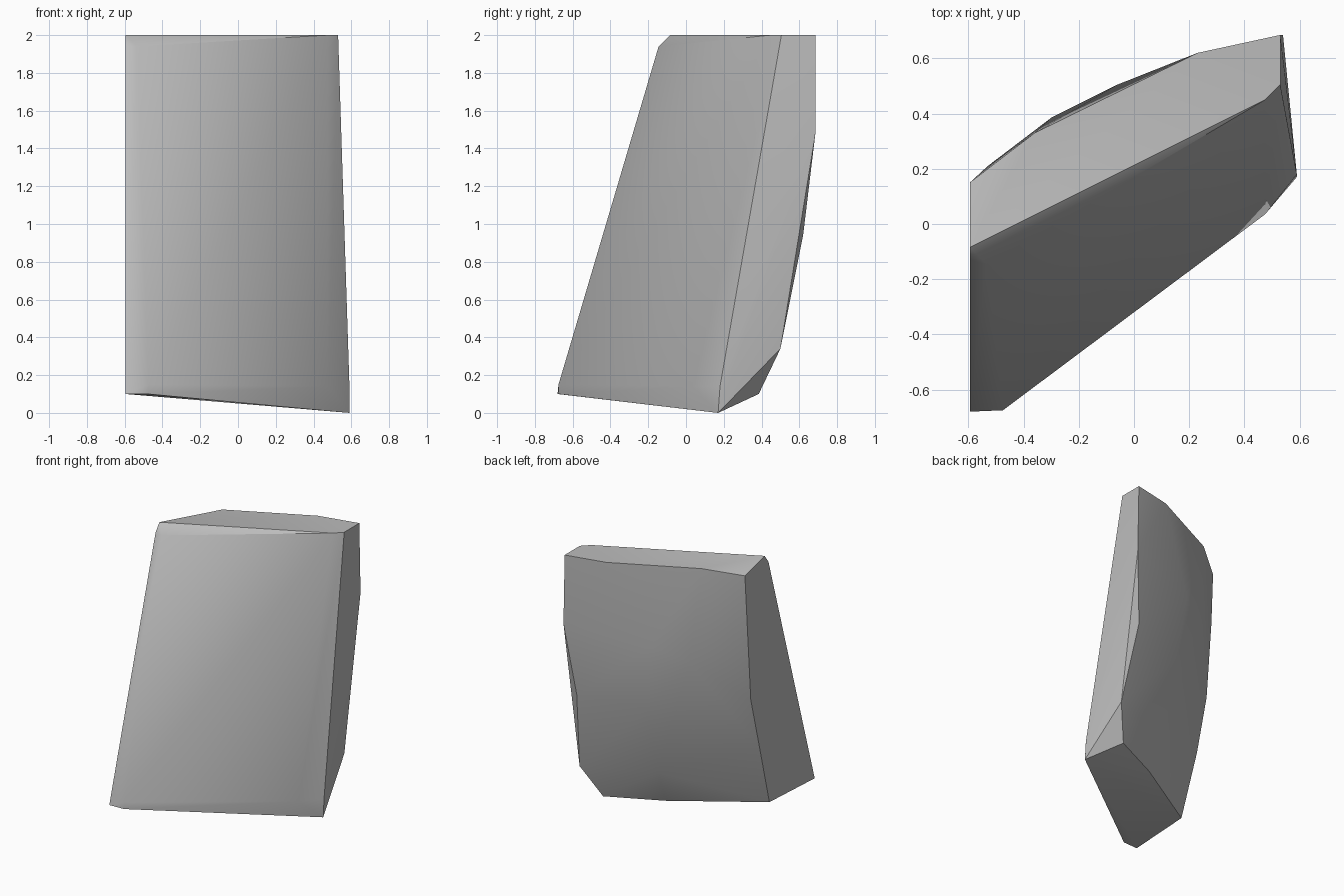
import bpy, bmesh, math

cube = bpy.data.objects.get("Cube")
if cube:
    bpy.data.objects.remove(cube, do_unlink=True)

# Material
stone = bpy.data.materials.new("grey stone")
stone.use_nodes = True
grey = (0.5, 0.5, 0.5, 1)
stone.diffuse_color = grey
stone.node_tree.nodes["Principled BSDF"].inputs["Base Color"].default_value = grey

# Key corners of the leaning slab, grouped by region
top_rim = [(-.595, -.085, 2), (-.36, .33, 2), (.23, .62, 2), (.53, .685, 2),
           (.53, .505, 2), (.475, .45, 2), (-.595, .15, 1.94)]
front_face = [(-.595, -.13, 1.94), (-.535, -.145, 1.94), (-.475, -.675, .15),
              (.475, .035, .14), (.59, .18, .14)]
base = [(-.595, -.68, .1), (-.475, -.675, .1), (.59, .17, 0), (.42, .385, .1),
        (.03, .2, .1), (-.41, -.1, .1), (-.575, -.17, .11)]
left_edge = [(-.595, -.025, .58), (-.595, .08, .98)]
right_edge = [(.54, .685, 1.48), (.475, .62, .94), (.535, .5, .34)]
back_bulge = [(-.53, .21, 1.5), (-.3, .385, 1.3), (-.06, .505, 1.4),
              (0, .46, .9), (0, .33, .37)]

# Wrap the corners in a convex skin
bm = bmesh.new()
for co in top_rim + front_face + base + left_edge + right_edge + back_bulge:
    bm.verts.new(co)
bmesh.ops.convex_hull(bm, input=bm.verts[:])
loose = [v for v in bm.verts if not v.link_faces]
bmesh.ops.delete(bm, geom=loose, context='VERTS')
bmesh.ops.dissolve_limit(bm, angle_limit=math.radians(1),
                         verts=bm.verts[:], edges=bm.edges[:])
bmesh.ops.recalc_face_normals(bm, faces=bm.faces[:])
mesh = bpy.data.meshes.new("rock_slab")
bm.to_mesh(mesh)
bm.free()
mesh.materials.append(stone)

rock = bpy.data.objects.new("rock_slab", mesh)
bpy.context.collection.objects.link(rock)

# Soft shading across the bulges, crisp at the main edges
bpy.ops.object.select_all(action='DESELECT')
rock.select_set(True)
bpy.context.view_layer.objects.active = rock
bpy.ops.object.shade_smooth_by_angle(angle=math.radians(35))
